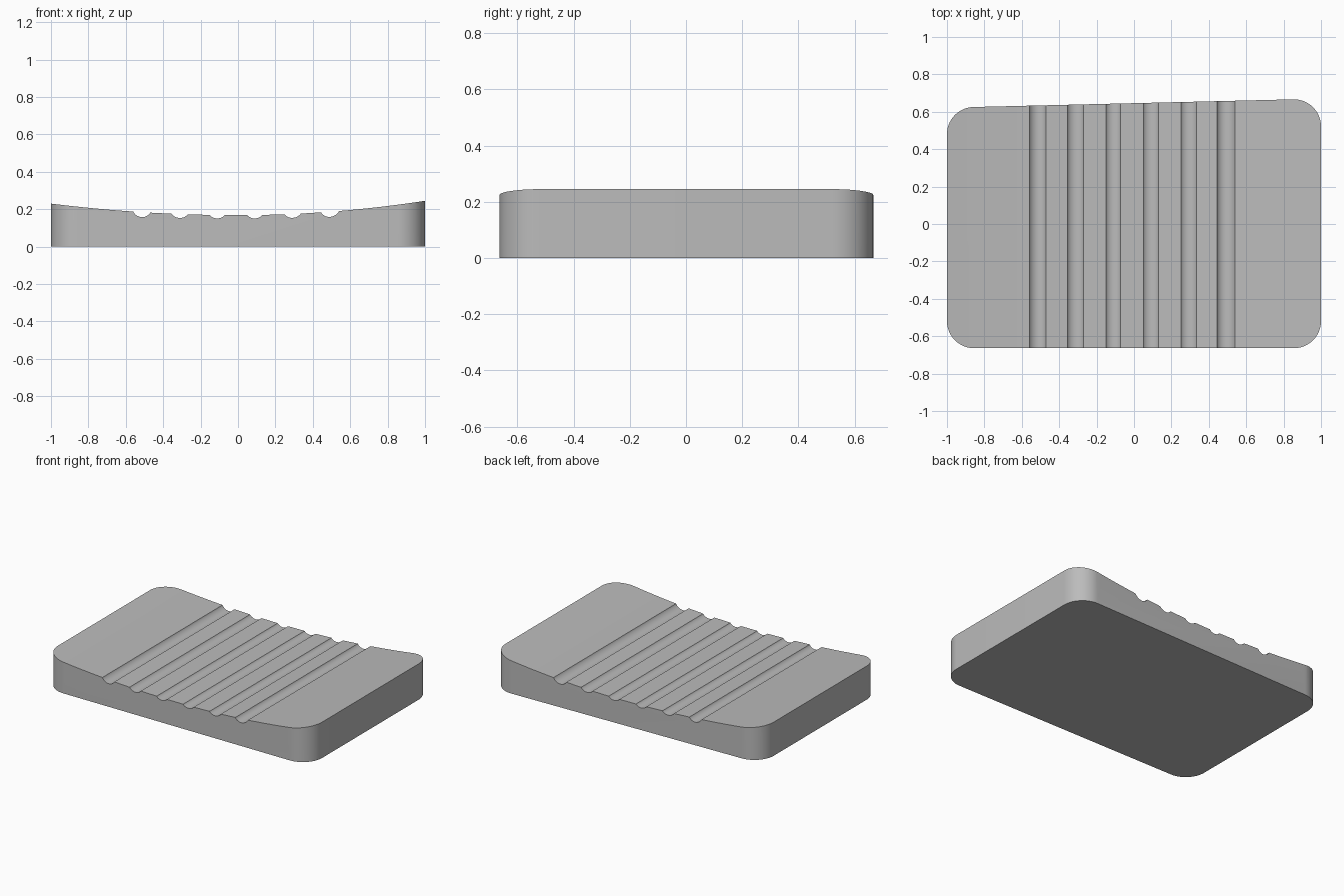
import bpy, bmesh
from math import sin, cos, pi, radians, atan2
from mathutils import Vector

cube = bpy.data.objects.get("Cube")
if cube:
    bpy.data.objects.remove(cube, do_unlink=True)

grey = bpy.data.materials.new("plain grey")
grey.use_nodes = True
colour = (0.5, 0.5, 0.5, 1)
grey.diffuse_color = colour
grey.node_tree.nodes["Principled BSDF"].inputs["Base Color"].default_value = colour


def prism(name, points, direction):
    """Extrude a closed planar outline along a direction."""
    bm = bmesh.new()
    face = bm.faces.new([bm.verts.new(p) for p in points])
    result = bmesh.ops.extrude_face_region(bm, geom=[face])
    moved = [v for v in result["geom"] if isinstance(v, bmesh.types.BMVert)]
    bmesh.ops.translate(bm, verts=moved, vec=direction)
    bmesh.ops.recalc_face_normals(bm, faces=bm.faces)
    mesh = bpy.data.meshes.new(name)
    bm.to_mesh(mesh)
    bm.free()
    mesh.materials.append(grey)
    obj = bpy.data.objects.new(name, mesh)
    bpy.context.collection.objects.link(obj)
    return obj


def rounded_outline(corners, radius, steps=14):
    """Round every corner of a counter-clockwise polygon."""
    points = []
    for i, c in enumerate(corners):
        c = Vector(c)
        to_prev = (Vector(corners[i - 1]) - c).normalized()
        to_next = (Vector(corners[(i + 1) % len(corners)]) - c).normalized()
        half = to_prev.angle(to_next) / 2
        centre = c + (to_prev + to_next).normalized() * radius / sin(half)
        start = atan2(-to_prev.x, to_prev.y) - pi
        start = atan2(-to_prev.y, -to_prev.x) - pi / 2
        for k in range(steps + 1):
            a = start + (pi - 2 * half) * k / steps
            points.append((centre.x + radius * cos(a), centre.y + radius * sin(a), 0))
    return points


def dish(x):
    """Height of the shallow dished top."""
    return 0.168 + (0.077 if x > 0 else 0.062) * x * x


# Top profile: dished curve interrupted by six scooped grooves
grooves = [(-0.56, -0.47, 0.027), (-0.355, -0.27, 0.021), (-0.15, -0.073, 0.018),
           (0.05, 0.13, 0.018), (0.25, 0.335, 0.021), (0.445, 0.54, 0.028)]
top = [(-1.1 + 0.54 * k / 12, dish(-1.1 + 0.54 * k / 12)) for k in range(12)]
for left, right, depth in grooves:
    for k in range(13):
        u = -cos(pi * k / 12)
        x = left + (right - left) * (u + 1) / 2
        chord = dish(left) + (dish(right) - dish(left)) * (u + 1) / 2
        top.append((x, chord - depth * (1 - u * u) ** 0.75))
top += [(0.54 + 0.56 * k / 12, dish(0.54 + 0.56 * k / 12)) for k in range(1, 13)]
above = top + [(1.1, 0.6), (-1.1, 0.6)]
cutter = prism("top_cutter", [(x, -0.9, z) for x, z in above], (0, 1.8, 0))

# Rounded block with a slightly slanted back edge
corners = [(-1, -0.664), (1, -0.664), (1, 0.67), (-1, 0.622)]
block = prism("grooved_block", rounded_outline(corners, 0.145), (0, 0, 0.4))
cut = block.modifiers.new("top_cut", "BOOLEAN")
cut.operation = "DIFFERENCE"
cut.solver = "EXACT"
cut.object = cutter

bpy.ops.object.select_all(action="DESELECT")
bpy.context.view_layer.objects.active = block
block.select_set(True)
bpy.ops.object.modifier_apply(modifier=cut.name)
bpy.data.objects.remove(cutter, do_unlink=True)
bpy.ops.object.shade_smooth_by_angle(angle=radians(30))
